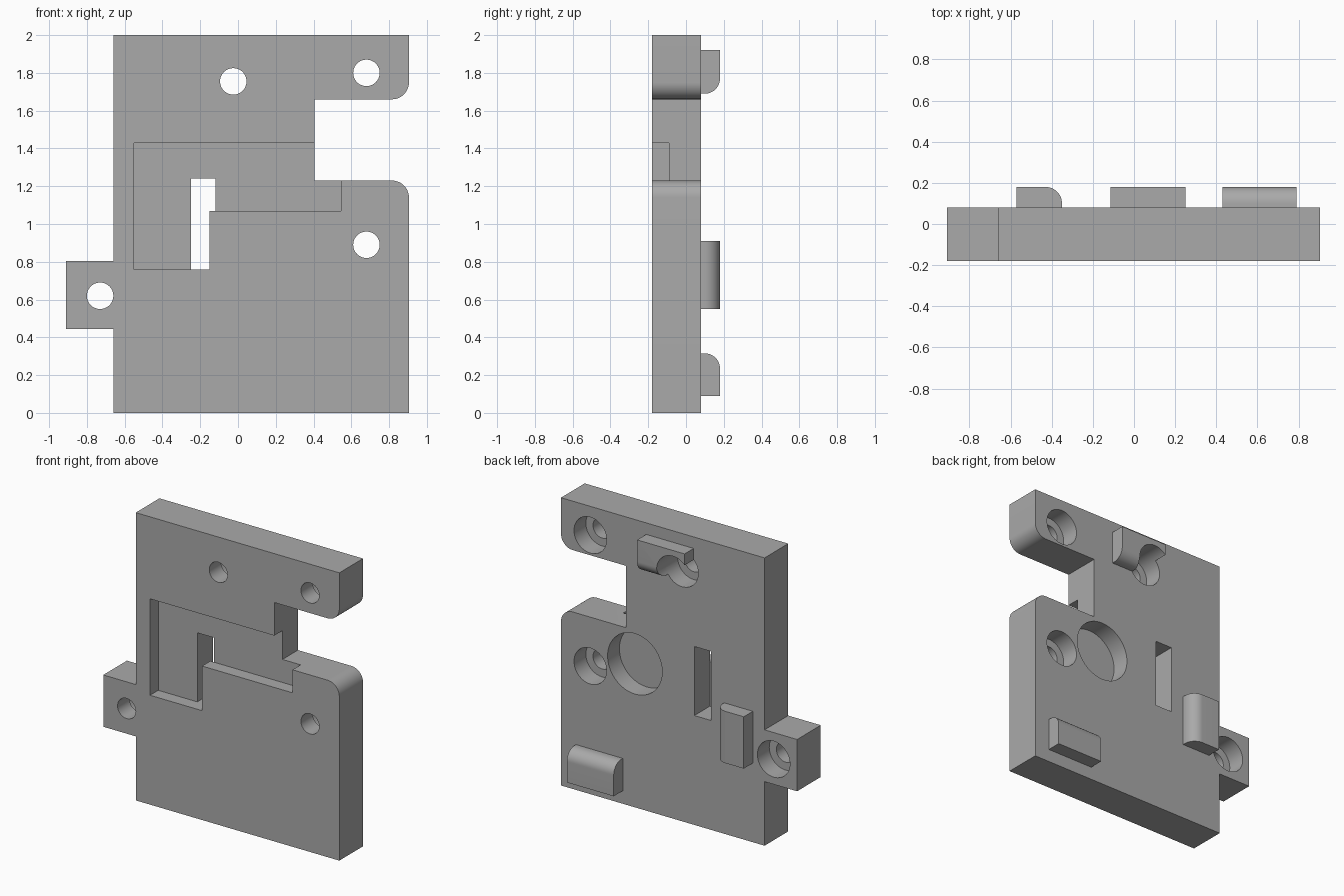
import bpy
import bmesh
import math
from mathutils import Vector, Matrix

cube = bpy.data.objects.get("Cube")
if cube:
    bpy.data.objects.remove(cube, do_unlink=True)

FRONT, BACK, LUG_BACK = -0.18, 0.08, 0.18
POCKET_FLOOR, BORE_FLOOR = -0.09, -0.05
HOLE_R, BORE_R, RECESS_R = 0.07, 0.125, 0.21

grey = bpy.data.materials.new("plain grey")
grey.use_nodes = True
colour = (0.4, 0.4, 0.4, 1)
grey.diffuse_color = colour
grey.node_tree.nodes["Principled BSDF"].inputs["Base Color"].default_value = colour


def rounded(points, steps=12):
    """Outline from (u, v) or (u, v, radius) right-angled corners."""
    out = []
    for i, p in enumerate(points):
        c = Vector(p[:2])
        if len(p) == 2:
            out.append(c)
            continue
        a = (Vector(points[i - 1][:2]) - c).normalized() * p[2]
        b = (Vector(points[(i + 1) % len(points)][:2]) - c).normalized() * p[2]
        for k in range(steps + 1):
            t = math.pi / 2 * k / steps
            out.append(c + a * (1 - math.sin(t)) + b * (1 - math.cos(t)))
    return out


def box(u0, u1, v0, v1):
    return [(u0, v0), (u1, v0), (u1, v1), (u0, v1)]


def prism(name, outline, start, end, axis="y"):
    """Extrude an outline along an axis: y uses (x, z), x uses (y, z), z uses (x, y)."""
    place = {"y": lambda u, v, w: (u, w, v),
             "x": lambda u, v, w: (w, u, v),
             "z": lambda u, v, w: (u, v, w)}[axis]
    bm = bmesh.new()
    face = bm.faces.new([bm.verts.new(place(p[0], p[1], start)) for p in outline])
    grown = bmesh.ops.extrude_face_region(bm, geom=[face])["geom"]
    shift = Vector(place(0, 0, end - start))
    bmesh.ops.translate(bm, vec=shift, verts=[g for g in grown if isinstance(g, bmesh.types.BMVert)])
    bmesh.ops.recalc_face_normals(bm, faces=bm.faces)
    return add_object(name, bm)


def cylinder(name, x, z, radius, y0, y1):
    bm = bmesh.new()
    spin = Matrix.Translation((x, (y0 + y1) / 2, z)) @ Matrix.Rotation(math.pi / 2, 4, "X")
    bmesh.ops.create_cone(bm, cap_ends=True, segments=64, radius1=radius, radius2=radius,
                          depth=y1 - y0, matrix=spin)
    return add_object(name, bm)


def add_object(name, bm):
    mesh = bpy.data.meshes.new(name)
    bm.to_mesh(mesh)
    bm.free()
    mesh.materials.append(grey)
    obj = bpy.data.objects.new(name, mesh)
    bpy.context.collection.objects.link(obj)
    return obj


def select(obj):
    bpy.ops.object.select_all(action="DESELECT")
    obj.select_set(True)
    bpy.context.view_layer.objects.active = obj


def cut(target, cutter):
    cutter.hide_render = True
    select(target)
    mod = target.modifiers.new("cut", "BOOLEAN")
    mod.operation, mod.solver, mod.object = "DIFFERENCE", "EXACT", cutter
    bpy.ops.object.modifier_apply(modifier=mod.name)


# Main plate with side tab and open notch
plate = prism("plate", rounded([
    (-0.66, 0), (0.905, 0), (0.905, 1.23, 0.09), (0.405, 1.23), (0.405, 1.66),
    (0.905, 1.66, 0.09), (0.905, 2), (-0.66, 2), (-0.66, 0.805), (-0.91, 0.805),
    (-0.91, 0.445), (-0.66, 0.445)]), FRONT, BACK)

# Raised lugs on the back, each with one rounded edge
upper_lug = prism("upper_lug", rounded([
    (BACK, 1.69), (LUG_BACK, 1.69, 0.08), (LUG_BACK, 1.92), (BACK, 1.92)]), -0.115, 0.25, "x")
lower_lug = prism("lower_lug", rounded([
    (BACK, 0.09), (LUG_BACK, 0.09), (LUG_BACK, 0.315, 0.08), (BACK, 0.315)]), 0.43, 0.79, "x")
side_lug = prism("side_lug", rounded([
    (-0.57, BACK), (-0.35, BACK), (-0.35, LUG_BACK, 0.08), (-0.57, LUG_BACK)]), 0.55, 0.91, "z")

# Stepped front pocket, slot and round recess
cutters = [
    prism("pocket_cutter", [(-0.55, 0.76), (-0.15, 0.76), (-0.15, 1.07), (0.545, 1.07),
                            (0.545, 1.43), (-0.55, 1.43)], FRONT - 0.1, POCKET_FLOOR),
    prism("slot_cutter", box(-0.25, -0.12, 0.76, 1.24), POCKET_FLOOR, BACK + 0.1),
    cylinder("recess_cutter", 0.337, 0.997, RECESS_R, BORE_FLOOR, BACK + 0.1),
]

# Counterbored screw holes
for x, z in [(-0.025, 1.755), (0.68, 1.8), (0.68, 0.89), (-0.73, 0.62)]:
    cutters.append(cylinder("hole_cutter", x, z, HOLE_R, FRONT - 0.1, BACK + 0.01))
    cutters.append(cylinder("bore_cutter", x, z, BORE_R, BORE_FLOOR, LUG_BACK + 0.1))
    if z == 1.755:
        cut(upper_lug, cutters[-1])

for cutter in cutters:
    cut(plate, cutter)
for cutter in cutters:
    bpy.data.objects.remove(cutter, do_unlink=True)

for part in (plate, upper_lug, lower_lug, side_lug):
    select(part)
    bpy.ops.object.shade_smooth_by_angle(angle=math.radians(30))
